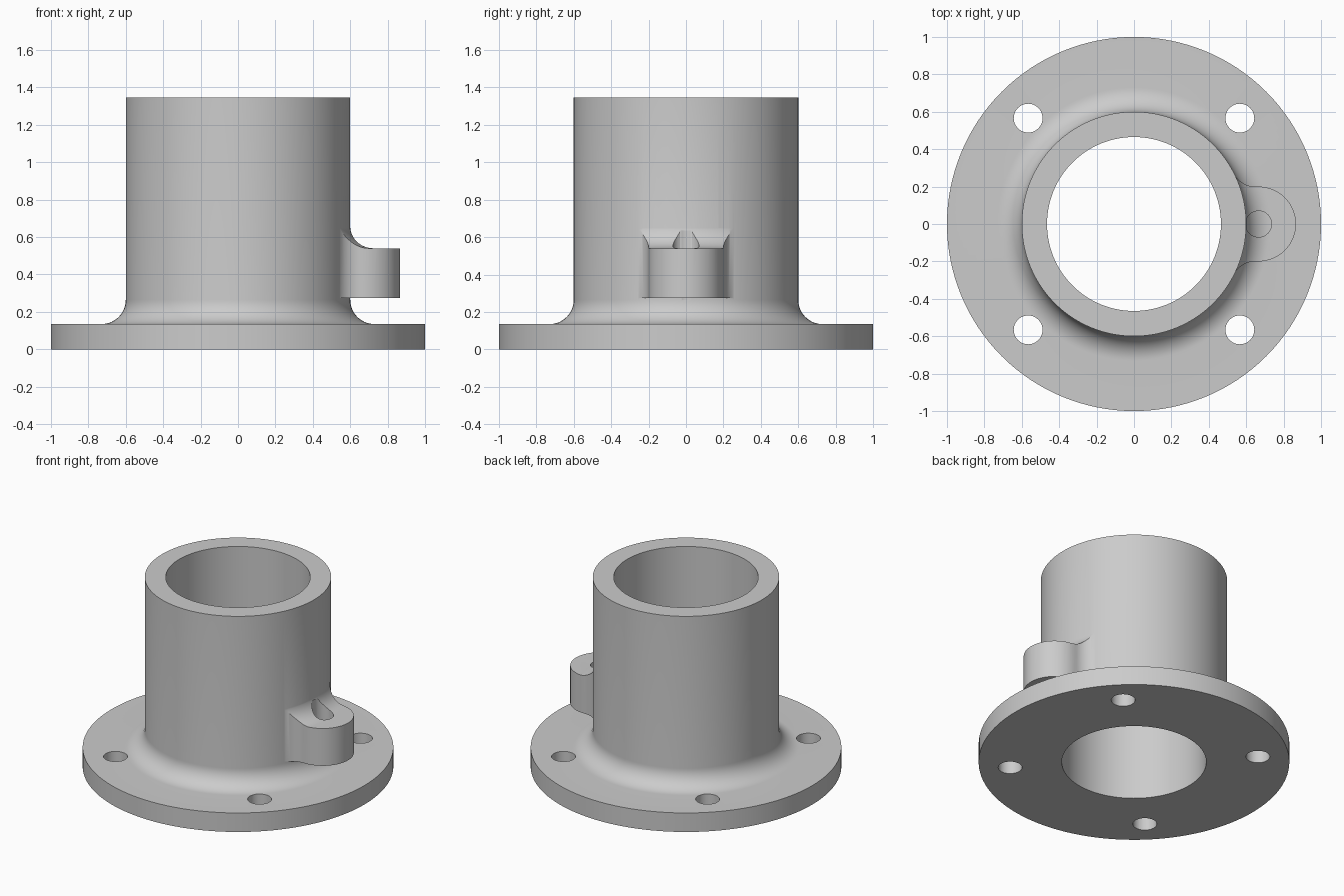
import bpy, bmesh
from math import pi, cos, sin, atan2, sqrt

cube = bpy.data.objects.get("Cube")
if cube:
    bpy.data.objects.remove(cube, do_unlink=True)

OUTER, BORE, HEIGHT = 0.6, 0.465, 1.345   # tube
PLATE = 0.135                             # flange thickness
FILLET = 0.13                             # blend radius used everywhere
LUG_X, LUG_R, LUG_LOW, LUG_TOP = 0.666, 0.2, 0.275, 0.54
SINK = 0.002                              # overlap of the lug into the tube

metal = bpy.data.materials.new("cast grey")
metal.use_nodes = True
grey = (0.6, 0.6, 0.6, 1)
metal.diffuse_color = grey
metal.node_tree.nodes["Principled BSDF"].inputs["Base Color"].default_value = grey


def arc(cx, cy, r, start, end, steps):
    angles = [start + (end - start) * i / steps for i in range(steps + 1)]
    return [(cx + r * cos(a), cy + r * sin(a)) for a in angles]


def finish(name, bm):
    bmesh.ops.recalc_face_normals(bm, faces=bm.faces)
    mesh = bpy.data.meshes.new(name)
    bm.to_mesh(mesh)
    bm.free()
    mesh.materials.append(metal)
    obj = bpy.data.objects.new(name, mesh)
    bpy.context.collection.objects.link(obj)
    return obj


def lathe(name, profile, segments=128):
    """Closed (radius, z) profile turned around the z axis."""
    bm = bmesh.new()
    verts = [bm.verts.new((r, 0, z)) for r, z in profile]
    edges = [bm.edges.new((v, verts[i - 1])) for i, v in enumerate(verts)]
    bmesh.ops.spin(bm, geom=verts + edges, cent=(0, 0, 0), axis=(0, 0, 1),
                   angle=2 * pi, steps=segments)
    bmesh.ops.remove_doubles(bm, verts=bm.verts, dist=1e-5)
    return finish(name, bm)


def prism(name, outline, low, high):
    """Closed (x, y) outline raised from low to high."""
    bm = bmesh.new()
    face = bm.faces.new([bm.verts.new((x, y, low)) for x, y in outline])
    top = bmesh.ops.extrude_face_region(bm, geom=[face])["geom"]
    bmesh.ops.translate(bm, vec=(0, 0, high - low),
                        verts=[v for v in top if isinstance(v, bmesh.types.BMVert)])
    return finish(name, bm)


def combine(target, tool, operation):
    mod = target.modifiers.new(operation.lower(), "BOOLEAN")
    mod.operation, mod.object, mod.solver = operation, tool, "EXACT"
    bpy.context.view_layer.objects.active = target
    bpy.ops.object.modifier_apply(modifier=mod.name)
    bpy.data.objects.remove(tool, do_unlink=True)


# Flange and tube in one turned profile with a filleted root
root = arc(OUTER + FILLET, PLATE + FILLET, FILLET, 1.5 * pi, pi, 14)
body = lathe("flanged_tube", [(BORE, 0), (1, 0), (1, PLATE)] + root
             + [(OUTER, HEIGHT), (BORE, HEIGHT)])

# Side lug footprint: rounded nose, concave blends into the tube
cy = LUG_R + FILLET
reach = OUTER - SINK + FILLET
cx = sqrt(reach ** 2 - cy ** 2)
blend = arc(cx, cy, FILLET, 1.5 * pi, pi + atan2(cy, cx), 10)
mirrored = [(x, -y) for x, y in reversed(blend)]
nose = arc(LUG_X, 0, LUG_R, -pi / 2, pi / 2, 32)
lug = prism("side_lug", nose + blend + [(0.51, 0.2), (0.51, -0.2)] + mirrored,
            LUG_LOW, LUG_TOP + 0.3)

# Trim the lug top so that it sweeps up into the tube wall
sweep = arc(OUTER - SINK + FILLET, LUG_TOP + FILLET, FILLET, 1.5 * pi, pi, 14)
trim = lathe("lug_trim", [(0.48, 0.1), (1.1, 0.1), (1.1, LUG_TOP)] + sweep
             + [(0.48, LUG_TOP + FILLET)])
combine(lug, trim, "INTERSECT")
combine(body, lug, "UNION")

# Vertical hole through the lug
combine(body, prism("lug_hole", arc(LUG_X, 0, 0.07, 0, 2 * pi, 40)[:-1],
                    LUG_LOW - 0.01, 0.635), "DIFFERENCE")

# Four bolt holes in the flange
for sx in (-1, 1):
    for sy in (-1, 1):
        ring = arc(sx * 0.566, sy * 0.566, 0.077, 0, 2 * pi, 40)[:-1]
        combine(body, prism("bolt_hole", ring, -0.1, PLATE + 0.1), "DIFFERENCE")

bpy.ops.object.select_all(action="DESELECT")
body.select_set(True)
bpy.context.view_layer.objects.active = body
bpy.ops.object.shade_smooth_by_angle(angle=pi / 6)
